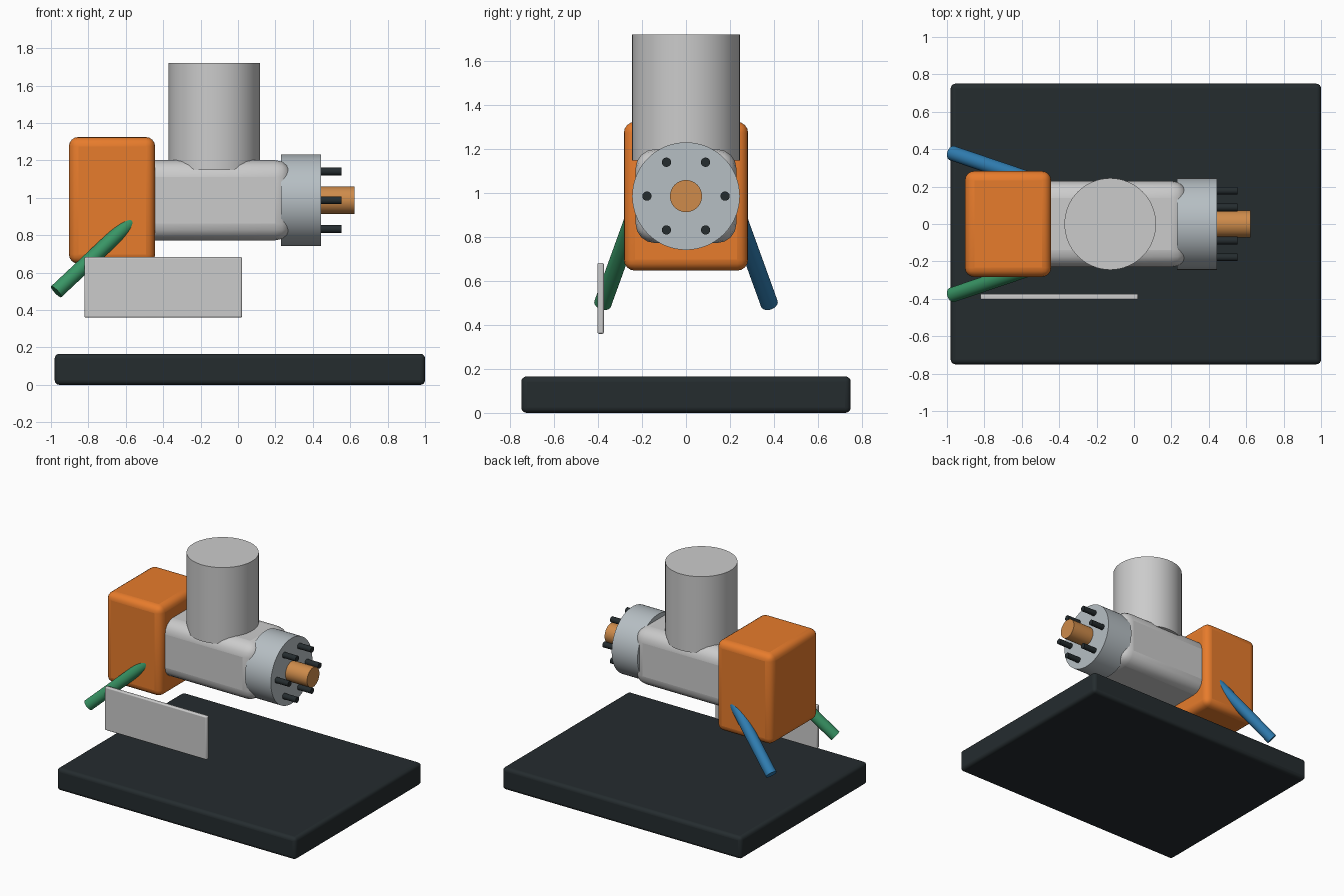
import bpy
import math
from mathutils import Vector

if "Cube" in bpy.data.objects:
    bpy.data.objects.remove(bpy.data.objects["Cube"])


def material(name, rgb):
    m = bpy.data.materials.new(name)
    m.diffuse_color = (*rgb, 1)
    m.use_nodes = True
    m.node_tree.nodes["Principled BSDF"].inputs["Base Color"].default_value = m.diffuse_color
    return m


DARK = material("dark", (0.018, 0.025, 0.028))
ORANGE = material("orange", (0.80, 0.20, 0.025))
COPPER = material("copper", (0.62, 0.26, 0.07))
STEEL = material("steel", (0.47, 0.52, 0.55))
GREEN = material("green", (0.04, 0.30, 0.13))
BLUE = material("blue", (0.03, 0.21, 0.45))


def finish(obj, name, mat):
    obj.name = name
    if mat:
        obj.data.materials.append(mat)
    bpy.ops.object.shade_smooth_by_angle(angle=math.radians(35))
    return obj


def box(name, lo, hi, bevel, mat=None, segments=4):
    lo, hi = Vector(lo), Vector(hi)
    bpy.ops.mesh.primitive_cube_add(size=1, location=(lo + hi) / 2)
    obj = bpy.context.object
    obj.scale = hi - lo
    bpy.ops.object.transform_apply(location=False, rotation=False, scale=True)
    mod = obj.modifiers.new("rounding", "BEVEL")
    mod.width = bevel
    mod.segments = segments
    return finish(obj, name, mat)


def rod(name, a, b, radius, mat=None, sides=48):
    a, b = Vector(a), Vector(b)
    bpy.ops.mesh.primitive_cylinder_add(
        vertices=sides, radius=radius, depth=(b - a).length, location=(a + b) / 2,
        rotation=(b - a).to_track_quat("Z", "Y").to_euler())
    return finish(bpy.context.object, name, mat)


AXIS_Z = 0.987

# Base slab
box("base", (-0.98, -0.75, 0), (1.0, 0.75, 0.166), 0.025, DARK)

# Gun body, rear block and vertical mount
box("body", (-0.54, -0.23, 0.773), (0.29, 0.23, 1.201), 0.09)
box("rear_block", (-0.904, -0.283, 0.648), (-0.443, 0.283, 1.325), 0.05, ORANGE)
rod("mount_post", (-0.127, 0, 1.15), (-0.127, 0, 1.722), 0.245, None, 64)

# Front flange, nozzle and ring of pins
rod("flange", (0.23, 0, AXIS_Z), (0.444, 0, AXIS_Z), 0.245, STEEL, 64)
rod("nozzle", (0.40, 0, AXIS_Z), (0.623, 0, AXIS_Z), 0.073, COPPER)
for i in range(6):
    a = math.radians(60 * i)
    y, z = 0.178 * math.cos(a), AXIS_Z + 0.178 * math.sin(a)
    rod(f"pin_{i + 1}", (0.40, y, z), (0.553, y, z), 0.021, DARK, 24)

# Supply hoses slanting out of each side of the rear block
for name, side, mat in (("green_hose", -1, GREEN), ("blue_hose", 1, BLUE)):
    rod(name, (-0.972, side * 0.379, 0.498), (-0.547, side * 0.235, 0.896), 0.040, mat, 32)

# Blank label plate
box("label_plate", (-0.822, -0.404, 0.36), (0.022, -0.374, 0.683), 0.008, None, 3)
